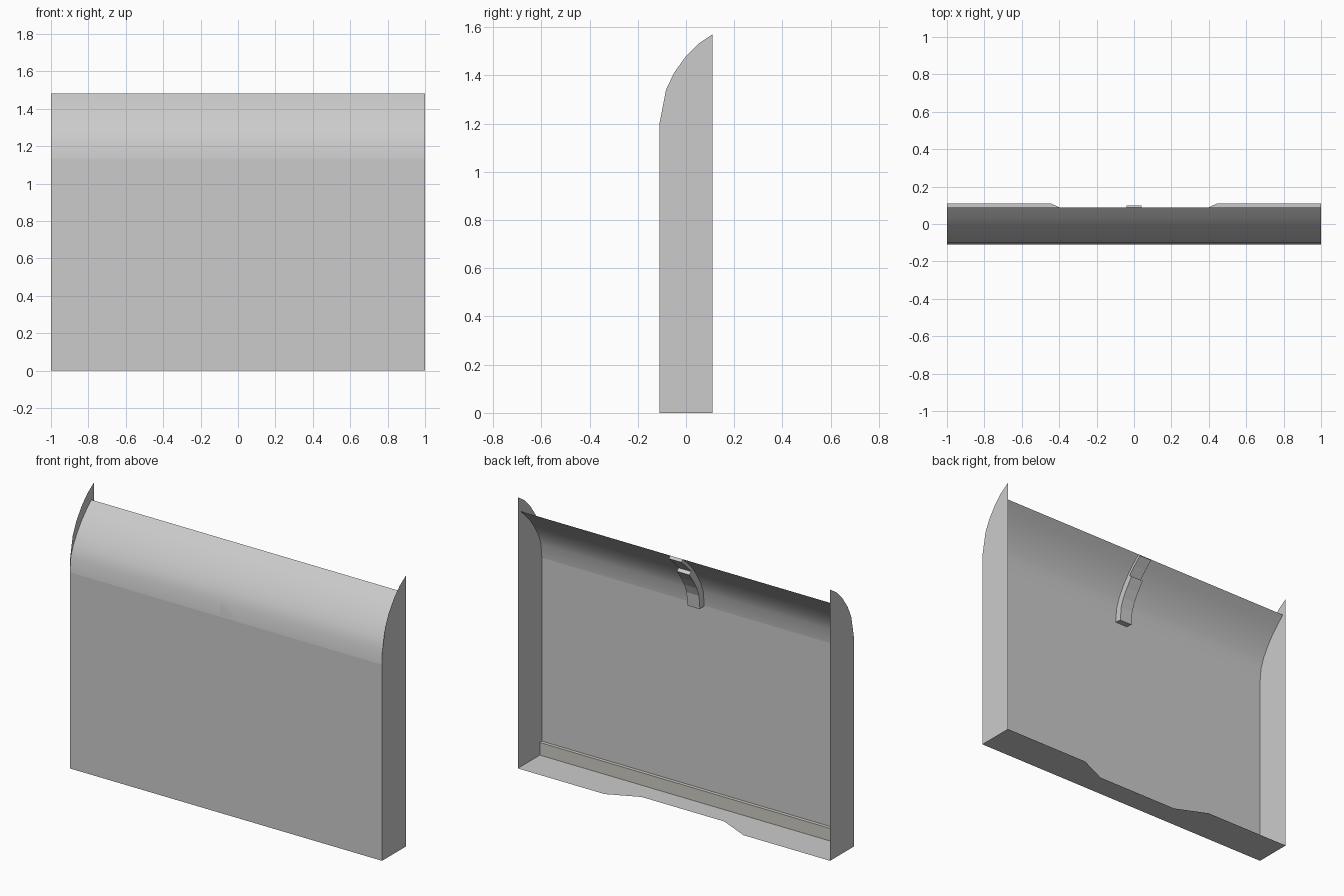
import bpy, bmesh
from mathutils import Vector

if "Cube" in bpy.data.objects:
    bpy.data.objects.remove(bpy.data.objects["Cube"])


def make(name, verts, faces, smooth=False):
    me = bpy.data.meshes.new(name)
    me.from_pydata(verts, [], faces)
    bm = bmesh.new()
    bm.from_mesh(me)
    bmesh.ops.recalc_face_normals(bm, faces=bm.faces)
    for f in bm.faces:
        f.smooth = smooth
    bm.to_mesh(me)
    bm.free()
    ob = bpy.data.objects.new(name, me)
    bpy.context.collection.objects.link(ob)
    return ob


def sheet(name, line, x0, x1, smooth=False):
    """Sweep an open (y, z) line along x."""
    n = len(line)
    verts = [(x, y, z) for x in (x0, x1) for y, z in line]
    return make(name, verts, [(i, n + i, n + i + 1, i + 1) for i in range(n - 1)], smooth)


def prism(name, loop, x0, x1):
    """Extrude a closed (y, z) loop along x."""
    n = len(loop)
    verts = [(x, y, z) for x in (x0, x1) for y, z in loop]
    faces = [tuple(range(n)), tuple(range(n, 2 * n))]
    faces += [(i, (i + 1) % n, n + (i + 1) % n, n + i) for i in range(n)]
    return make(name, verts, faces)


def bar(name, line, thick, x0, x1):
    """Bar of given thickness on the inner side of a (y, z) line."""
    inner = []
    for i, p in enumerate(line):
        d = Vector(line[min(i + 1, len(line) - 1)]) - Vector(line[max(i - 1, 0)])
        d.normalize()
        inner.append((p[0] + d.y * thick, p[1] - d.x * thick))
    return prism(name, list(line) + inner[::-1], x0, x1)


F, B = -0.11, 0.11

# front: flat panel and curved upper panel
sheet("front_panel", [(F, 0), (F, 1.135)], -1, 1)
curve = [(F, 1.135), (-0.101, 1.22), (-0.078, 1.28), (-0.045, 1.335),
         (-0.005, 1.39), (0.04, 1.437), (0.087, 1.48)]
sheet("curved_panel", curve, -1, 1, True)

# end plates
side = [(F, 0), (F, 1.2), (-0.083, 1.34), (-0.05, 1.41), (0, 1.48),
        (0.05, 1.53), (B, 1.57), (B, 0)]
for label, x in (("left", -1), ("right", 1)):
    make(label + "_end_plate", [(x, y, z) for y, z in side], [tuple(range(len(side)))])

# base plate with a shallow notch at the back
half = [(1, F), (1, B), (0.445, B), (0.265, 0.028)]
outline = half + [(-x, y) for x, y in reversed(half)]
make("base_plate", [(x, y, 0) for x, y in outline], [tuple(range(len(outline)))])

# kick rail along the inside bottom edge
rail = prism("kick_rail", [(F + 0.002, 0.002), (-0.088, 0.002), (-0.088, 0.075), (F + 0.002, 0.075)], -0.998, 0.998)
mat = bpy.data.materials.new("rail_grey")
mat.diffuse_color = (0.62, 0.6, 0.55, 1)
mat.use_nodes = True
mat.node_tree.nodes["Principled BSDF"].inputs["Base Color"].default_value = mat.diffuse_color
rail.data.materials.append(mat)

# curved bracket: thick lower block and thinner upper strip
bar("bracket_block", curve[:5], 0.04, -0.04, 0.04)
bar("bracket_strip", curve[4:], 0.018, -0.04, 0.04)
